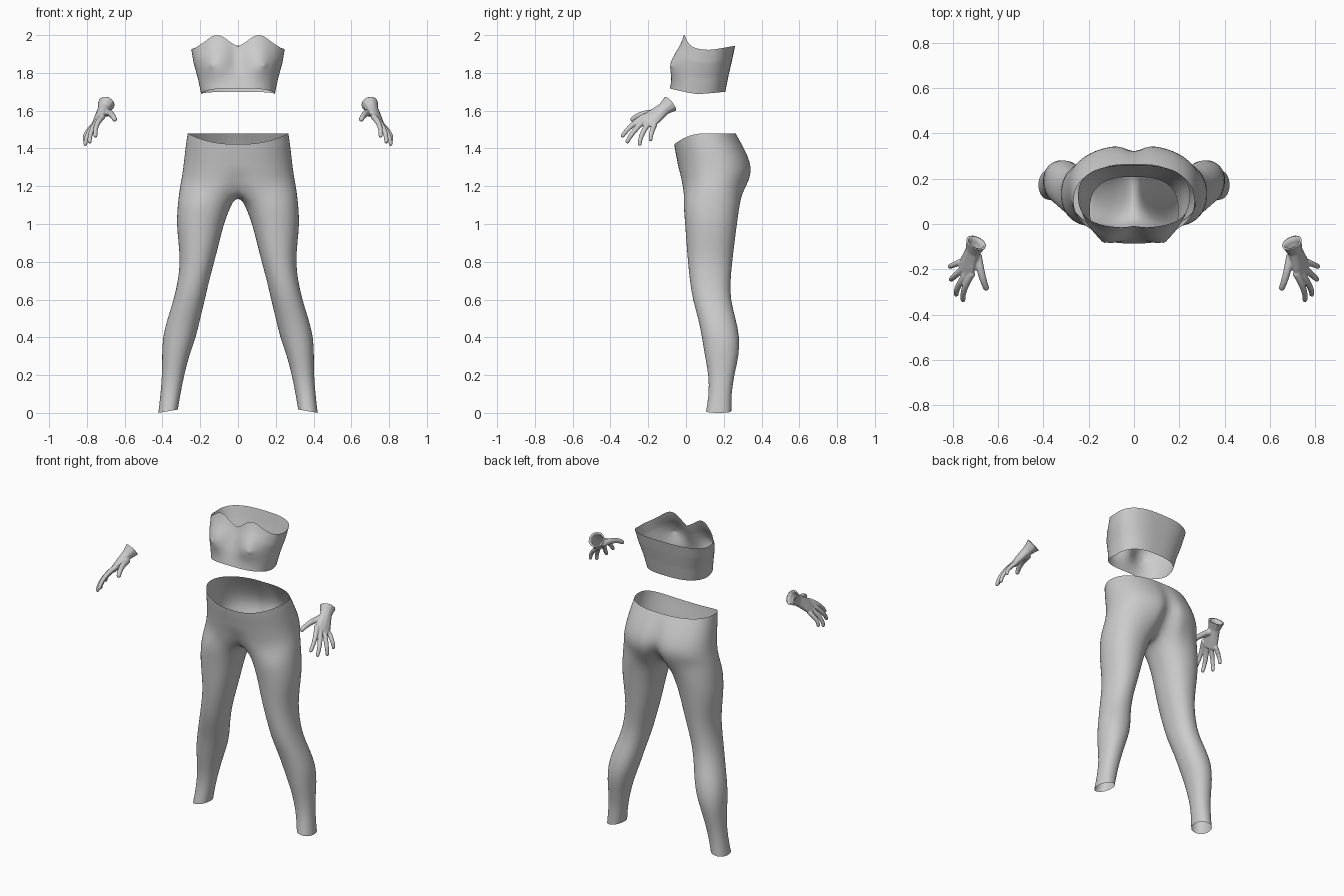
import bpy, bmesh, math
from mathutils import Vector, Matrix

if "Cube" in bpy.data.objects:
    bpy.data.objects.remove(bpy.data.objects["Cube"])

def spow(v, p):
    return math.copysign(abs(v) ** p, v)

def gauss(d, s):
    return math.exp(-(d / s) ** 2)

def lerp_table(t, table):
    # piecewise-linear lookup of tuples keyed by the first item
    for p, q in zip(table, table[1:]):
        if t <= q[0]:
            f = (t - p[0]) / (q[0] - p[0])
            return [a + (b - a) * f for a, b in zip(p[1:], q[1:])]
    return list(table[-1][1:])

def finish(bm, name, mirror=False, subsurf=0):
    bmesh.ops.recalc_face_normals(bm, faces=bm.faces)
    mesh = bpy.data.meshes.new(name)
    bm.to_mesh(mesh)
    bm.free()
    for p in mesh.polygons:
        p.use_smooth = True
    ob = bpy.data.objects.new(name, mesh)
    bpy.context.collection.objects.link(ob)
    if mirror:
        m = ob.modifiers.new("mirror", 'MIRROR')
        m.use_clip = True
        m.merge_threshold = 0.0005
    if subsurf:
        s = ob.modifiers.new("subsurf", 'SUBSURF')
        s.levels = s.render_levels = subsurf
    return ob

def bridge(bm, a, b, closed):
    n = len(a)
    for i in range(n if closed else n - 1):
        j = (i + 1) % n
        bm.faces.new((a[i], a[j], b[j], b[i]))

# Leggings: half pelvis rings, then a crotch curve closes the ring into a leg
K, M = 25, 7
# z, half width, front y, back y, back cleft depth
pelvis = [(1.48, .267, -.062, .265, .004), (1.43, .275, -.058, .295, .01),
          (1.36, .283, -.047, .333, .022), (1.30, .29, -.04, .352, .035),
          (1.25, .297, -.032, .347, .06), (1.20, .307, -.025, .325, .09)]
# z, inner x, outer x, front y, back y
leg = [(1.12, .028, .318, -.014, .288), (1.06, .052, .322, -.01, .278),
       (1.0, .075, .325, -.005, .27), (.9, .10, .315, .002, .257),
       (.8, .125, .306, .01, .245), (.7, .153, .318, .02, .235),
       (.6, .175, .34, .035, .235), (.5, .20, .373, .065, .263),
       (.4, .222, .40, .085, .285), (.3, .26, .402, .10, .28),
       (.2, .285, .402, .12, .255), (.1, .305, .41, .122, .24),
       (0.0, .318, .422, .106, .24)]
bm = bmesh.new()
prev = None
for k, (z, a, yf, yb, cleft) in enumerate(pelvis):
    row = []
    for i in range(K):
        t = math.radians(-90 + 180 * i / (K - 1))
        x = 0 if i in (0, K - 1) else a * math.cos(t) ** .85
        y = (yf + yb) / 2 + (yb - yf) / 2 * spow(math.sin(t), .9)
        if t > 0:
            y -= cleft * gauss(x, .035)
        elif k > 3:
            y += .012 * (k - 3) * gauss(x, .05)
        front = max(0, -math.sin(t))
        zz = z - (.058 * front ** 2 * max(0, 1 - k / 3.5))
        row.append(bm.verts.new((x, y, zz)))
    if prev:
        bridge(bm, prev, row, False)
    prev = row
back, front = prev[-1].co, prev[0].co
for i in range(1, M + 1):
    f = i / (M + 1)
    co = back.lerp(front, f)
    co.z = 1.20 - .062 * math.sin(math.pi * f) ** .6
    prev.append(bm.verts.new(co))
for z, xi, xo, yf, yb in leg:
    row = []
    for i in range(K + M):
        if i < K:
            t = math.radians(-135 + 270 * i / (K - 1))
        else:
            t = math.radians(135 + 90 * (i - K + 1) / (M + 1))
        x = (xi + xo) / 2 + (xo - xi) / 2 * spow(math.cos(t), .92)
        y = (yf + yb) / 2 + (yb - yf) / 2 * spow(math.sin(t), .92)
        zz = z + (.018 * (xo - x) / (xo - xi) if z == 0 else 0)
        row.append(bm.verts.new((x, y, zz)))
    bridge(bm, prev, row, True)
    prev = row
finish(bm, "leggings", mirror=True, subsurf=1)

# Strapless top: open tube with a sweetheart neckline and moulded bust
body = [(0, .195, -.086, .208), (.35, .212, -.066, .225),
        (.7, .235, -.042, .245), (1, .247, -.015, .26)]
N, R = 96, 30
bm = bmesh.new()
prev = None
for r in range(R + 1):
    v = r / R
    a, yf, yb = lerp_table(v, body)
    row = []
    for i in range(N):
        t = 2 * math.pi * i / N
        c, s = math.cos(t), math.sin(t)
        x = a * spow(c, .72)
        y = (yf + yb) / 2 + (yb - yf) / 2 * spow(s, .8)
        f = min(1, max(0, -s * 1.6))
        top_front = 1.925 + .075 * gauss(abs(x) - .11, .085)
        top_back = 1.922 + .022 * max(0, s)
        top = top_back + (top_front - top_back) * f
        low = 1.688 + .03 * max(0, -s) + .012 * max(0, s)
        z = low + (top - low) * v
        d = abs(x) - .125
        y -= f * .034 * gauss(d, .075) * gauss(z - 1.85, .075)
        y -= f * .008 * gauss(abs(x) - .137, .012) * gauss(z - 1.84, .012)
        y += f * .012 * gauss(x, .04) * gauss(z - 1.88, .08)
        row.append(bm.verts.new((x, y, z)))
    if prev:
        bridge(bm, prev, row, True)
    prev = row
finish(bm, "strapless_top")

# Gloves: overlapping blobs fused by a voxel remesh, cut open at the cuff
wrist = Vector((.697, -.083, 1.636))
knuckle = Vector((.743, -.2, 1.545))
axis = (knuckle - wrist).normalized()
across = Vector((-.05, -.06, .05))
across = (across - axis * across.dot(axis)).normalized()
normal = across.cross(axis)
basis = Matrix((across, normal, axis)).transposed().to_4x4()
bm = bmesh.new()

def blob(c, rx, ry, rz):
    m = Matrix.Translation(c) @ basis @ Matrix.Diagonal((rx, ry, rz, 1))
    bmesh.ops.create_icosphere(bm, subdivisions=2, radius=1, matrix=m)

palm = [(-.3, .052, .048), (0, .05, .046), (.12, .044, .04), (.3, .037, .032),
        (.55, .043, .028), (.8, .05, .024), (1.05, .05, .019)]
for i in range(46):
    t = -.3 + 1.35 * i / 45
    w, h = lerp_table(t, palm)
    blob(wrist.lerp(knuckle, t), w, h, .014)

# base, middle joint, tip, base radius
fingers = [((.718, -.222, 1.568), (.748, -.285, 1.523), (.755, -.335, 1.468), .017),
           ((.737, -.215, 1.552), (.774, -.272, 1.495), (.785, -.31, 1.437), .017),
           ((.754, -.197, 1.535), (.794, -.232, 1.475), (.808, -.245, 1.423), .016),
           ((.766, -.168, 1.522), (.802, -.183, 1.48), (.812, -.187, 1.446), .015),
           ((.69, -.145, 1.588), (.672, -.225, 1.582), (.653, -.282, 1.555), .02)]
for base, mid, tip, rad in fingers:
    p, q, s = Vector(base), Vector(mid), Vector(tip)
    ctrl = q * 2 - (p + s) / 2
    for i in range(25):
        t = i / 24
        c = p * (1 - t) ** 2 + ctrl * 2 * t * (1 - t) + s * t * t
        r = rad * (1 - .32 * t)
        blob(c, r, r, r)
glove = finish(bm, "gloves")
rm = glove.modifiers.new("fuse", 'REMESH')
rm.mode = 'VOXEL'
rm.voxel_size = .004
sm = glove.modifiers.new("soften", 'SMOOTH')
sm.factor, sm.iterations = .5, 5
dg = bpy.context.evaluated_depsgraph_get()
fused = bpy.data.meshes.new_from_object(glove.evaluated_get(dg))
bpy.data.objects.remove(glove)

bm = bmesh.new()
bm.from_mesh(fused)
bmesh.ops.bisect_plane(bm, geom=bm.verts[:] + bm.edges[:] + bm.faces[:], dist=1e-5,
                       plane_co=wrist, plane_no=-axis, clear_outer=True)
# rolled cuff lip turning inward
for scale, depth in ((.78, 0), (.95, .03)):
    rim = [e for e in bm.edges if e.is_boundary]
    ext = bmesh.ops.extrude_edge_only(bm, edges=rim)
    for v in [g for g in ext["geom"] if isinstance(g, bmesh.types.BMVert)]:
        v.co = wrist + (v.co - wrist) * scale + axis * depth
finish(bm, "gloves", mirror=True)
